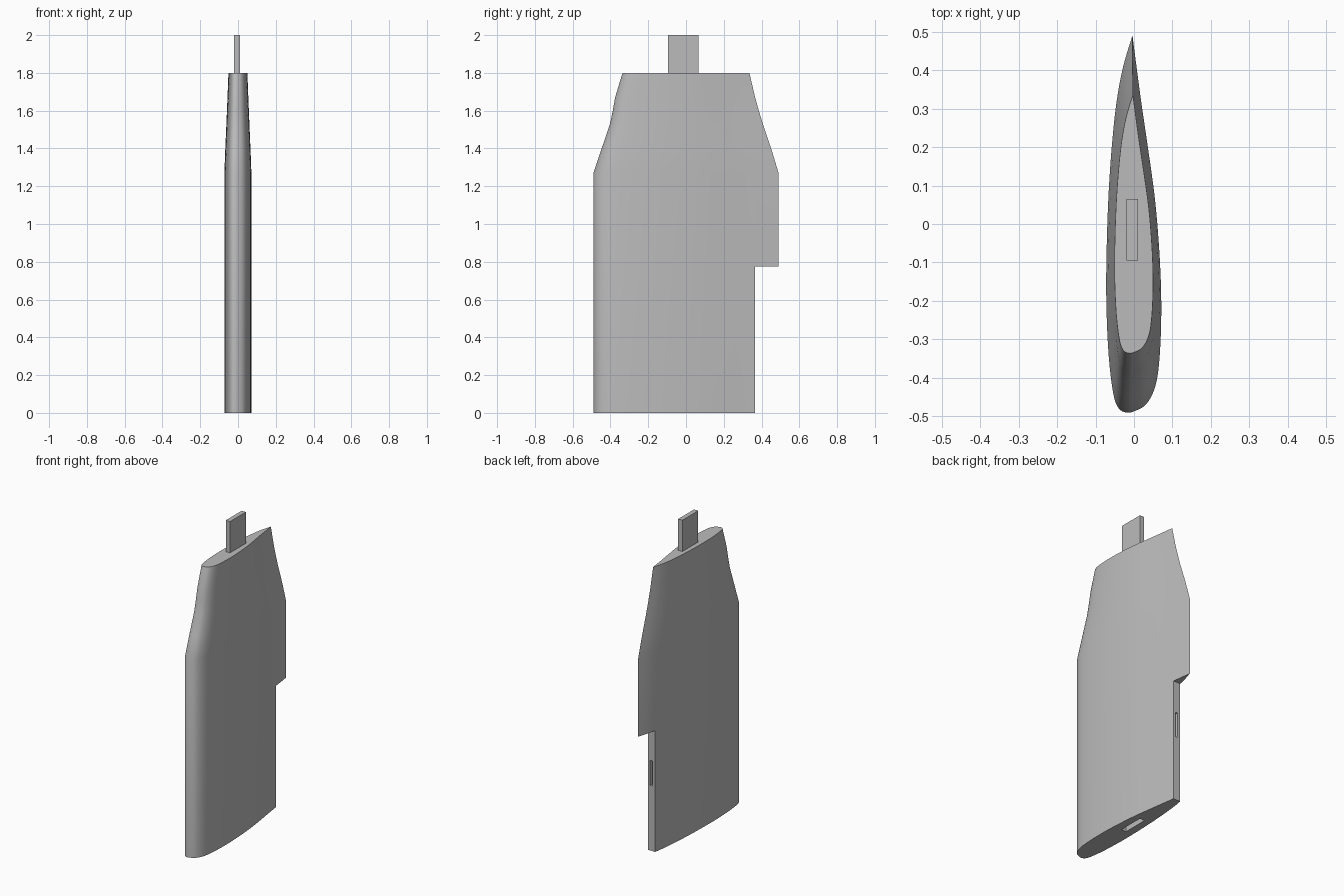
import bpy, bmesh, math
from mathutils import Vector
from mathutils.geometry import interpolate_bezier

cube = bpy.data.objects.get("Cube")
if cube:
    bpy.data.objects.remove(cube, do_unlink=True)

grey = bpy.data.materials.new("light grey")
grey.use_nodes = True
colour = (0.5, 0.5, 0.5, 1)
grey.diffuse_color = colour
grey.node_tree.nodes["Principled BSDF"].inputs["Base Color"].default_value = colour


def add_object(name, bm):
    bmesh.ops.recalc_face_normals(bm, faces=bm.faces)
    mesh = bpy.data.meshes.new(name)
    bm.to_mesh(mesh)
    bm.free()
    mesh.materials.append(grey)
    obj = bpy.data.objects.new(name, mesh)
    bpy.context.collection.objects.link(obj)
    return obj


def box(name, low, high):
    bm = bmesh.new()
    bmesh.ops.create_cube(bm, size=1)
    low, high = Vector(low), Vector(high)
    for v in bm.verts:
        v.co = (low + high) / 2 + v.co * (high - low)
    return add_object(name, bm)


# Aerofoil outline, from the sharp trailing edge round the nose and back
outline = [(-.004, .49), (.017, .33), (.036, .2), (.055, .06), (.067, -.09),
           (.071, -.22), (.067, -.34), (.056, -.42), (.032, -.468),
           (0, -.487), (-.02, -.49), (-.04, -.479), (-.054, -.44),
           (-.066, -.34), (-.072, -.2), (-.071, -.06), (-.066, .08),
           (-.057, .21), (-.045, .32), (-.028, .41), (-.004, .49)]


def smooth_outline(points, steps=4):
    pts = [Vector((x, y, 0)) for x, y in points]
    result = []
    for i in range(len(pts) - 1):
        a, b = pts[i], pts[i + 1]
        before = pts[i - 1] if i else a
        after = pts[i + 2] if i + 2 < len(pts) else b
        curve = interpolate_bezier(a, a + (b - before) / 6,
                                   b - (after - a) / 6, b, steps + 1)
        result += curve[:-1]
    return result


section = smooth_outline(outline)

# Blade: height, width scale, nose scale and tail scale of each section
stations = [(0, 1, 1, 1), (1.27, 1, 1, 1), (1.40, .93, .91, .92),
            (1.53, .85, .82, .83), (1.60, .81, .79, .787),
            (1.67, .77, .765, .747), (1.8, .7, .685, .685)]
bm = bmesh.new()
rings = []
for z, width, nose, tail in stations:
    rings.append([bm.verts.new((p.x * width, p.y * (nose if p.y < 0 else tail), z))
                  for p in section])
for low, high in zip(rings, rings[1:]):
    for i in range(len(section)):
        j = (i + 1) % len(section)
        bm.faces.new((low[i], low[j], high[j], high[i]))
bm.faces.new(rings[0])
bm.faces.new(rings[-1])
blade = add_object("blade", bm)

# Trailing edge notch, bottom socket and small rear slot
cutters = [box("notch_cutter", (-.5, .365, -.5), (.5, 1, .775)),
           box("socket_cutter", (-.022, -.097, -.1), (.012, .067, .2)),
           box("slot_cutter", (-.019, .3, .415), (-.001, .5, .575))]
bpy.context.view_layer.objects.active = blade
for cutter in cutters:
    mod = blade.modifiers.new("cut", "BOOLEAN")
    mod.operation = "DIFFERENCE"
    mod.solver = "EXACT"
    mod.object = cutter
    bpy.ops.object.modifier_apply(modifier=mod.name)
    bpy.data.objects.remove(cutter, do_unlink=True)

# Joining tab on top
box("top_tab", (-.02, -.095, 1.79), (.01, .065, 2))

bpy.ops.object.select_all(action="DESELECT")
blade.select_set(True)
bpy.ops.object.shade_smooth_by_angle(angle=math.radians(30))
